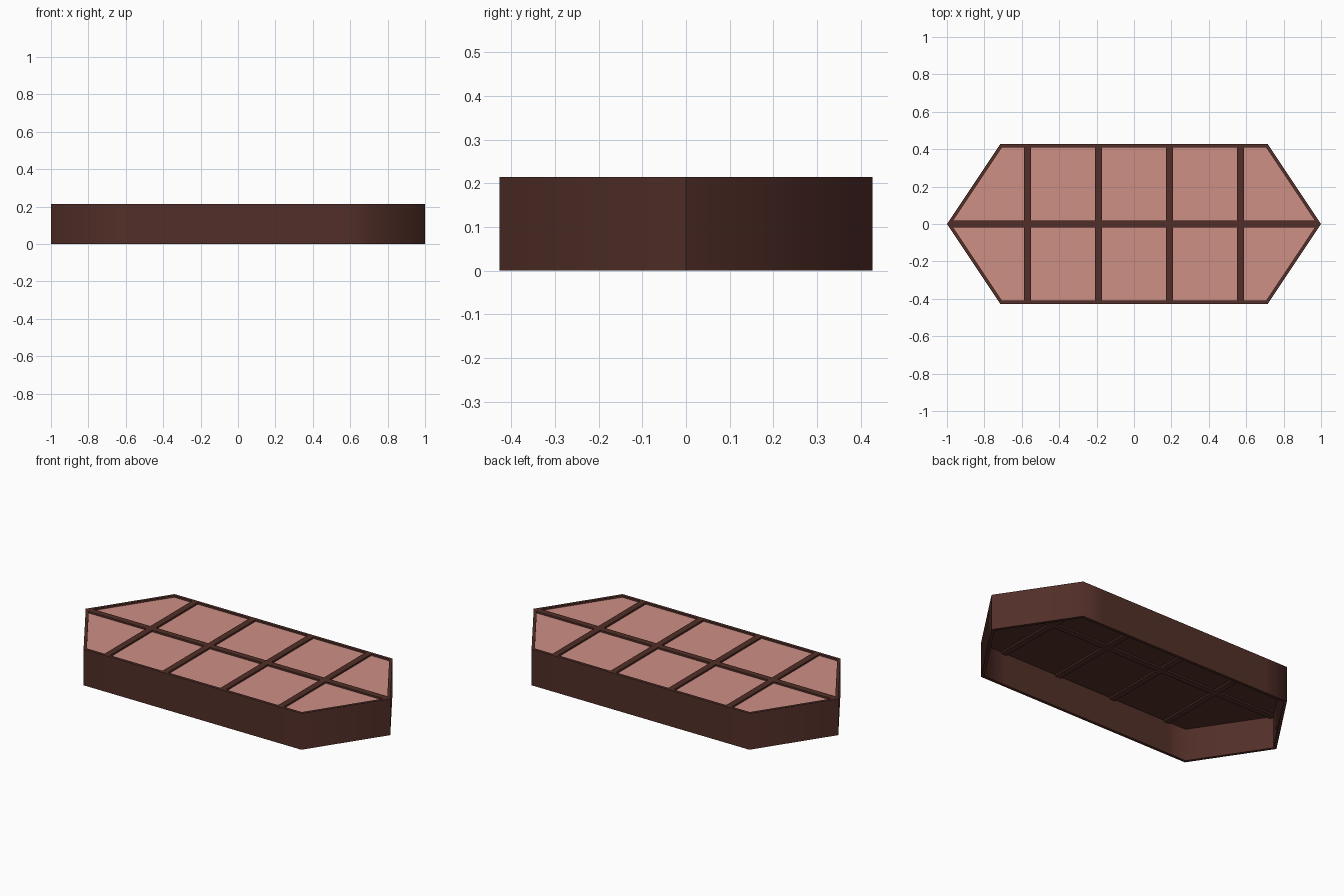
import bpy, bmesh, math

if "Cube" in bpy.data.objects:
    bpy.data.objects.remove(bpy.data.objects["Cube"])

TIP, CORNER, HALF_Y = 1.0, 0.715, 0.427   # outer hexagon
TOP, WALL, BAR = 0.215, 0.017, 0.0187     # height, wall thickness, half bar width
SPLITS = (-0.57, -0.19, 0.19, 0.57)       # cross bar positions


def material(name, color):
    m = bpy.data.materials.new(name)
    m.diffuse_color = (*color, 1)
    m.use_nodes = True
    m.node_tree.nodes["Principled BSDF"].inputs["Base Color"].default_value = m.diffuse_color
    return m


brown = material("dark_brown", (0.085, 0.028, 0.021))
pink = material("pink", (0.62, 0.28, 0.24))

# Inner hexagon, offset by the wall thickness
slope = HALF_Y / (TIP - CORNER)
tip_in = TIP - WALL * math.hypot(1, slope) / slope
half_in = HALF_Y - WALL
corner_in = tip_in - half_in / slope


def edge_x(y):
    """x of the slanted inner wall at a given y"""
    return tip_in - y / slope


def finish(name, bm, mat):
    bmesh.ops.recalc_face_normals(bm, faces=bm.faces)
    me = bpy.data.meshes.new(name)
    bm.to_mesh(me)
    bm.free()
    me.materials.append(mat)
    ob = bpy.data.objects.new(name, me)
    bpy.context.collection.objects.link(ob)
    return ob


def prism(name, pts, z0, z1, mat):
    bm = bmesh.new()
    lo, hi = ([bm.verts.new((x, y, z)) for x, y in pts] for z in (z0, z1))
    bm.faces.new(lo)
    bm.faces.new(hi)
    for i in range(len(pts)):
        j = (i + 1) % len(pts)
        bm.faces.new((lo[i], lo[j], hi[j], hi[i]))
    return finish(name, bm, mat)


def rect(x0, x1, y0, y1):
    return [(x0, y0), (x1, y0), (x1, y1), (x0, y1)]


def hexagon(tip, corner, half, splits=()):
    front = [(x, -half) for x in (-corner, *splits, corner)]
    return [(-tip, 0), *front, (tip, 0), *[(-x, -y) for x, y in front]]


# Outer wall, open at the bottom
outer = hexagon(TIP, CORNER, HALF_Y, SPLITS)
inner = hexagon(tip_in, corner_in, half_in, SPLITS)
bm = bmesh.new()
rings = [[bm.verts.new((x, y, z)) for x, y in pts]
         for pts, z in ((outer, 0), (outer, TOP), (inner, TOP), (inner, 0))]
for k in range(4):
    a, b = rings[k], rings[(k + 1) % 4]
    for i in range(len(a)):
        j = (i + 1) % len(a)
        bm.faces.new((a[i], a[j], b[j], b[i]))
wall = finish("outer_wall", bm, brown)
bpy.context.view_layer.objects.active = wall
wall.select_set(True)
bpy.ops.object.shade_smooth_by_angle(angle=math.radians(60))

# Backing sheet under the panels
prism("backing", hexagon(tip_in, corner_in, half_in), 0.194, 0.198, brown)

# Dividing bars
end = edge_x(BAR)
prism("long_bar", hexagon(tip_in, end, BAR), 0.185, TOP, brown)
for x in SPLITS:
    for s in (-1, 1):
        ys = sorted((s * BAR, s * half_in))
        prism("cross_bar", rect(x - BAR, x + BAR, *ys), 0.185, TOP, brown)

# Recessed pink panels: three middle columns and the slanted ends, both rows
for s in (-1, 1):
    ys = sorted((s * BAR, s * half_in))
    for a, b in zip(SPLITS, SPLITS[1:]):
        prism("panel", rect(a + BAR, b - BAR, *ys), 0.198, 0.205, pink)
    for m in (-1, 1):
        x0 = SPLITS[-1] + BAR
        pts = [(x0, BAR), (end, BAR), (corner_in, half_in), (x0, half_in)]
        prism("end_panel", [(m * x, s * y) for x, y in pts], 0.198, 0.205, pink)
